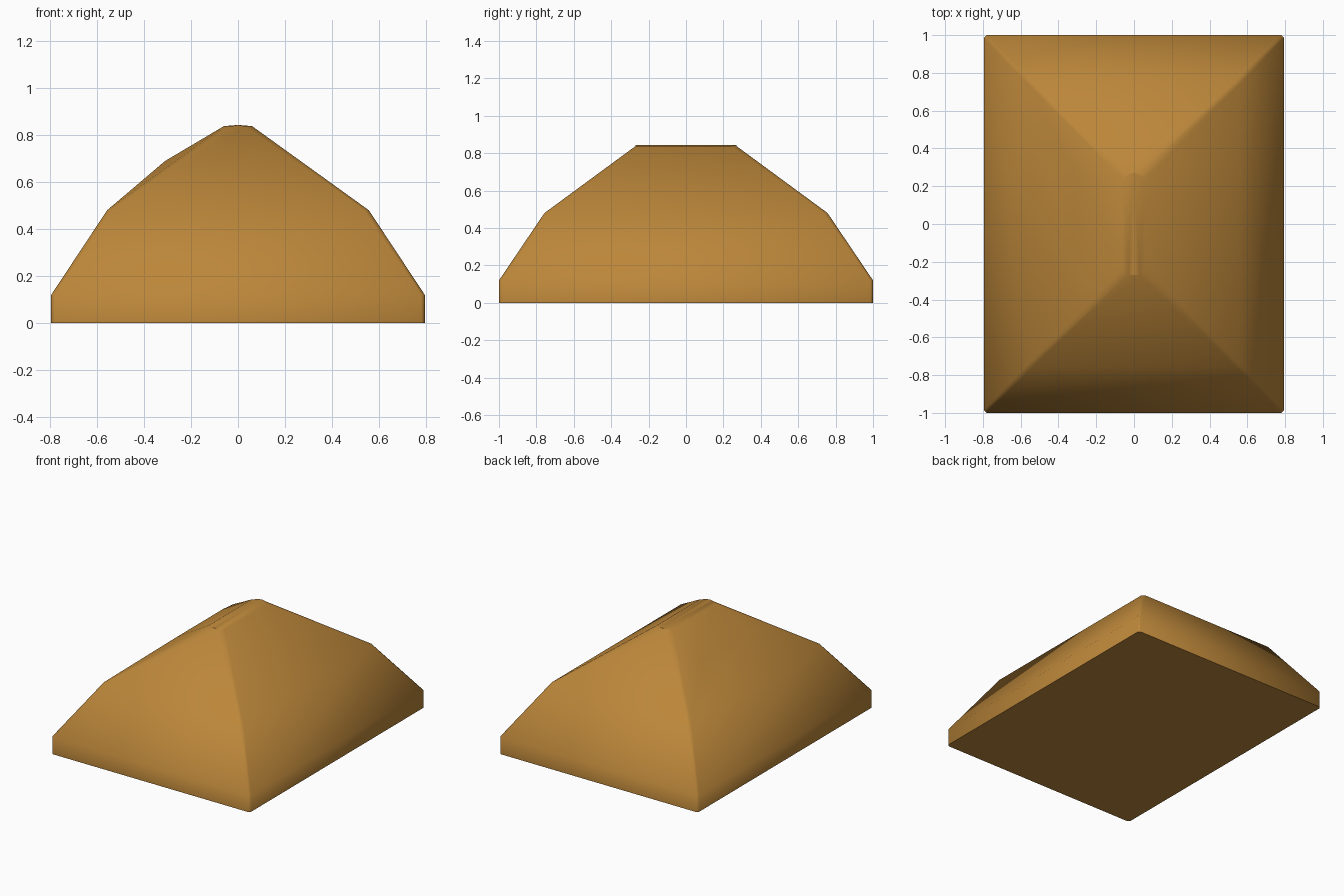
import bpy, bmesh, math

if "Cube" in bpy.data.objects:
    bpy.data.objects.remove(bpy.data.objects["Cube"])

# ochre colour
mat = bpy.data.materials.new("ochre")
mat.diffuse_color = (0.50, 0.24, 0.042, 1)
mat.use_nodes = True
mat.node_tree.nodes["Principled BSDF"].inputs["Base Color"].default_value = mat.diffuse_color

bm = bmesh.new()


def ring(x, y, z, c):
    """Rectangle with chamfered corners, counter-clockwise from above."""
    pts = [(x, -y + c), (x, y - c), (x - c, y), (-x + c, y),
           (-x, y - c), (-x, -y + c), (-x + c, -y), (x - c, -y)]
    return [bm.verts.new((px, py, z)) for px, py in pts]


# base, wall top, roof break, ridge
rings = [ring(0.795, 1.0, 0, 0.015), ring(0.795, 1.0, 0.12, 0.015),
         ring(0.557, 0.757, 0.48, 0.02), ring(0.06, 0.27, 0.838, 0.03)]
bm.faces.new(rings[0][::-1])

for level, (lo, up) in enumerate(zip(rings, rings[1:])):
    for i in range(8):
        j = (i + 1) % 8
        if level == 2 and i == 4:
            # upper left slope bulges along one crease
            p, q = [bm.verts.new((-0.31, y, 0.69)) for y in (0.27, -0.27)]
            a, b, d, e = lo[i], lo[j], up[j], up[i]
            for f in ([a, b, q, p], [p, q, d, e], [a, p, e], [b, d, q]):
                bm.faces.new(f)
        else:
            bm.faces.new([lo[i], lo[j], up[j], up[i]])

# ridge cap, slightly raised along the middle
t = rings[3]
n, s = [bm.verts.new((0, y, 0.843)) for y in (0.27, -0.27)]
for f in ([t[0], t[1], t[2], n, s, t[7]], [t[3], t[4], t[5], t[6], s, n],
          [t[2], t[3], n], [t[6], t[7], s]):
    bm.faces.new(f)

mesh = bpy.data.meshes.new("hipped_roof")
bm.to_mesh(mesh)
bm.free()
roof = bpy.data.objects.new("hipped_roof", mesh)
bpy.context.collection.objects.link(roof)
mesh.materials.append(mat)
bpy.context.view_layer.objects.active = roof
roof.select_set(True)
bpy.ops.object.shade_smooth_by_angle(angle=math.radians(60))
